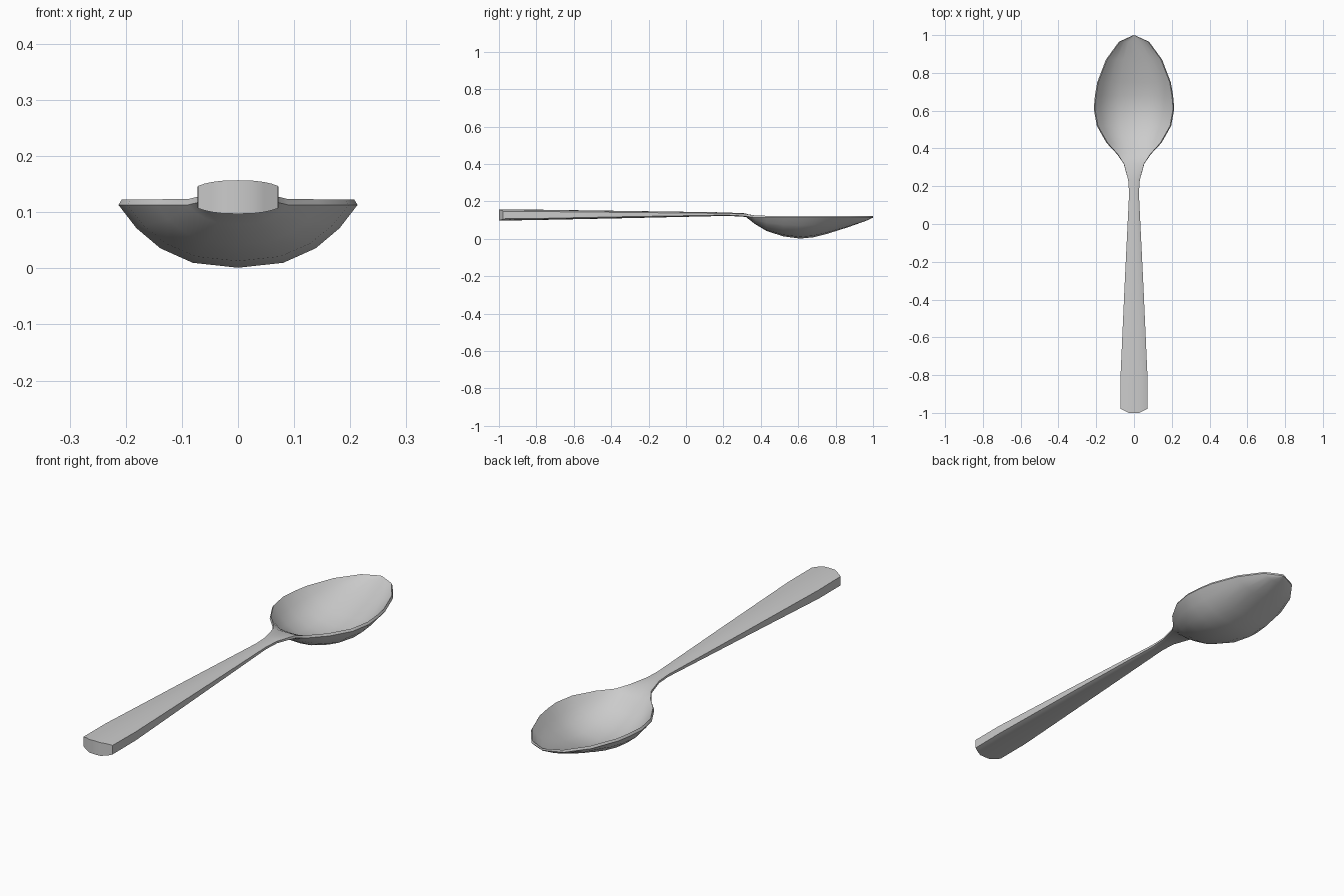
import bpy, bmesh, math

if "Cube" in bpy.data.objects:
    bpy.data.objects.remove(bpy.data.objects["Cube"])

# Spoon stations: y, half width, under-edge z, under-centre z, top-edge z, top-centre z, top inset
STATIONS = [
    (-1.00, .071, .107, .097, .147, .157, 0),
    (-.82, .072, .108, .100, .146, .156, 0),
    (-.33, .050, .118, .110, .141, .149, 0),
    (.16, .026, .126, .121, .136, .142, 0),
    (.23, .030, .126, .122, .135, .140, 0),
    (.32, .055, .121, .117, .132, .136, .001),
    (.37, .090, .113, .078, .124, .110, .004),
    (.43, .146, .113, .042, .123, .062, .006),
    (.52, .197, .113, .013, .123, .026, .006),
    (.61, .213, .113, .001, .123, .013, .006),
    (.68, .207, .113, .008, .123, .020, .006),
    (.75, .195, .113, .025, .123, .037, .006),
    (.87, .149, .113, .063, .123, .076, .006),
    (.965, .080, .114, .097, .123, .109, .006),
    (1.00, .002, .115, .113, .123, .122, .001),
]
# Cross-section curve: fraction of half width, fraction of the centre-to-edge rise
HALF = [(1, 1), (.85, .63), (.65, .31), (.38, .08), (0, 0)]
CURVE = [(-t, f) for t, f in HALF] + [(t, f) for t, f in HALF[-2::-1]]


def section(bm, index, station):
    y, w, ue, uc, te, tc, inset = station
    ring = []
    for t, f in CURVE:
        bow = .022 * max(0, (abs(t) - .38) / .62) if index == 0 else 0
        ring.append(bm.verts.new((t * w, y + bow, uc + (ue - uc) * f)))
    for t, f in reversed(CURVE):
        bow = .022 * max(0, (abs(t) - .38) / .62) if index == 0 else 0
        ring.append(bm.verts.new((t * (w - inset), y + bow, tc + (te - tc) * f)))
    return ring


# Handle, neck and bowl as one continuous loft
bm = bmesh.new()
rings = [section(bm, i, s) for i, s in enumerate(STATIONS)]
n = len(rings[0])
for a, b in zip(rings, rings[1:]):
    for i in range(n):
        j = (i + 1) % n
        bm.faces.new((a[i], a[j], b[j], b[i]))

# End caps as strips between underside and top
for ring in (rings[0], rings[-1]):
    for i in range(n // 2 - 1):
        bm.faces.new((ring[i], ring[i + 1], ring[n - 2 - i], ring[n - 1 - i]))
bmesh.ops.recalc_face_normals(bm, faces=bm.faces)

mesh = bpy.data.meshes.new("spoon")
bm.to_mesh(mesh)
bm.free()
spoon = bpy.data.objects.new("spoon", mesh)
bpy.context.collection.objects.link(spoon)
bpy.context.view_layer.objects.active = spoon
spoon.select_set(True)
bpy.ops.object.shade_smooth_by_angle(angle=math.radians(40))
